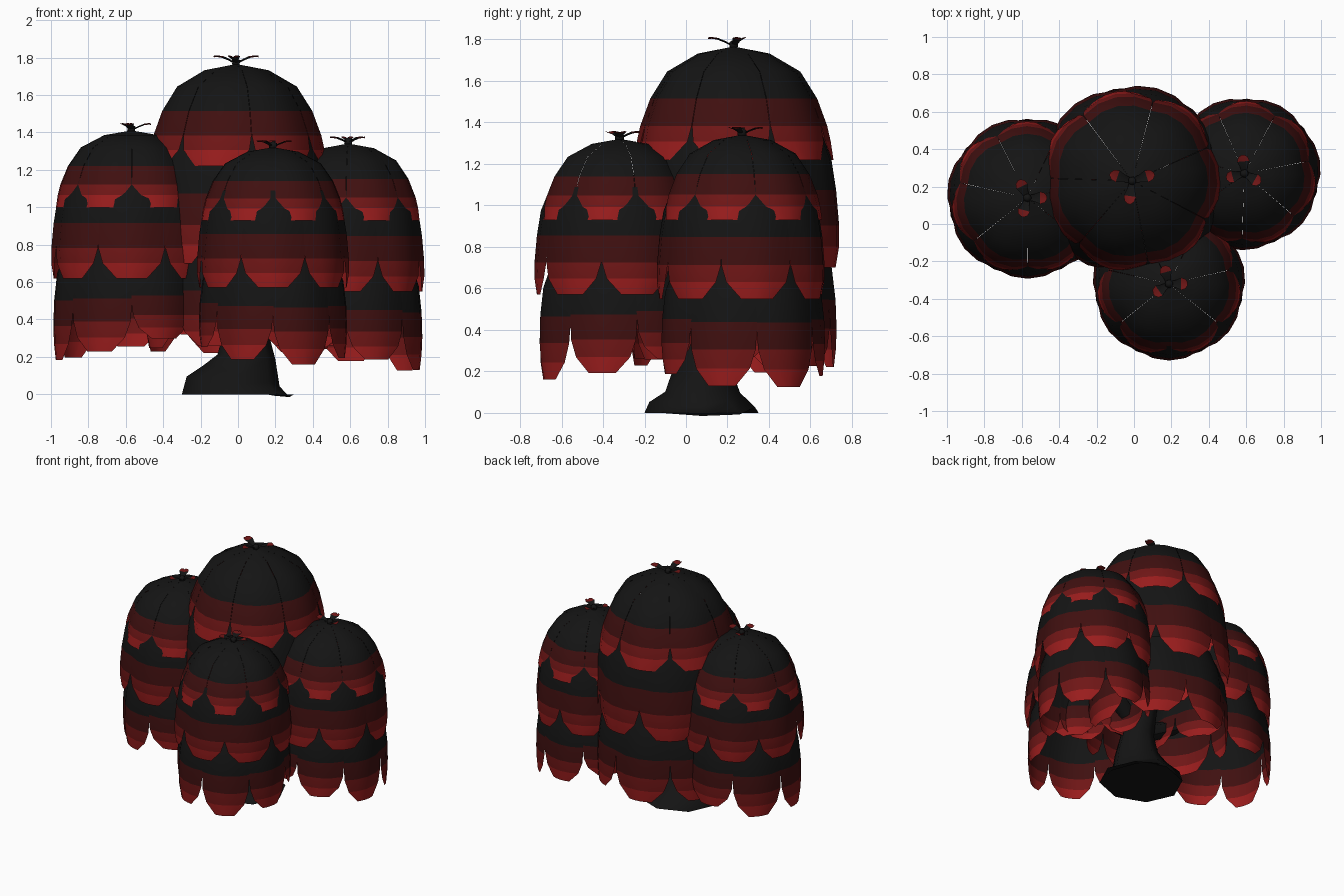
import bpy, bmesh, math
from math import sin, cos, pi, radians
from mathutils import Vector

if "Cube" in bpy.data.objects:
    bpy.data.objects.remove(bpy.data.objects["Cube"])


def material(name, rgb):
    m = bpy.data.materials.new(name)
    m.diffuse_color = (*rgb, 1)
    m.use_nodes = True
    m.node_tree.nodes["Principled BSDF"].inputs["Base Color"].default_value = m.diffuse_color
    return m


SHADES = [material("bark_black", (0.007, 0.007, 0.007)),
          material("dark_red", (0.05, 0.005, 0.005)),
          material("mid_red", (0.16, 0.008, 0.008)),
          material("bright_red", (0.32, 0.012, 0.012))]


def finish(name, bm, angle=50):
    bmesh.ops.recalc_face_normals(bm, faces=bm.faces) if angle == 60 else None
    me = bpy.data.meshes.new(name)
    bm.to_mesh(me)
    bm.free()
    for m in SHADES:
        me.materials.append(m)
    ob = bpy.data.objects.new(name, me)
    bpy.context.collection.objects.link(ob)
    bpy.ops.object.select_all(action='DESELECT')
    ob.select_set(True)
    bpy.context.view_layer.objects.active = ob
    bpy.ops.object.shade_smooth_by_angle(angle=radians(angle))
    return ob


COUNT = 7            # petals per ring
COLS = (-1, -0.5, 0, 0.5, 1)

# petal profiles: (radius factor, depth from ring top to ring bottom, width factor, shade)
DOME = [(0.01, 0, 1, 0), (0.36, 0.06, 1, 0), (0.67, 0.22, 1, 0), (0.84, 0.46, 1, 0),
        (0.94, 0.70, 1, 1), (0.975, 0.84, 0.93, 2), (1.0, 1, 0.5, 3)]
MIDDLE = [(0.86, 0, 1, 0), (0.98, 0.22, 1.02, 0), (1.03, 0.45, 1.02, 0),
          (1.06, 0.70, 1, 1), (1.06, 0.85, 0.86, 2), (1.03, 1, 0.45, 3)]
LOWER = [(0.88, 0, 1, 0), (1.0, 0.25, 1.02, 0), (1.04, 0.50, 1.02, 0),
         (1.05, 0.72, 0.97, 1), (1.04, 0.87, 0.8, 2), (1.02, 1, 0.4, 3)]


def petal_ring(name, x, y, R, top, bottom, profile, start, tilt=0):
    """Ring of curved petals; tilt drops the tips on the side facing outwards."""
    bm = bmesh.new()
    out = Vector((x, y - 0.12)).normalized()
    half = pi / COUNT
    for i in range(COUNT):
        mid = start + (2 * i + 1) * half
        drop = tilt * (out.x * cos(mid) + out.y * sin(mid))
        rows = []
        for rf, d, w, _ in profile:
            row = []
            for t in COLS:
                a = mid + t * half * w * 0.995
                r = R * rf * (1 - 0.045 * t * t * w)
                row.append(bm.verts.new((x + r * cos(a), y + r * sin(a),
                                         top + (bottom - top) * d - drop * d * d)))
            rows.append(row)
        for k in range(len(rows) - 1):
            for j in range(len(COLS) - 1):
                f = bm.faces.new((rows[k][j], rows[k + 1][j],
                                  rows[k + 1][j + 1], rows[k][j + 1]))
                f.material_index = profile[k + 1][3]
    return finish(name, bm)


def crown_leaves(name, x, y, z, angles, size):
    """Small bud with three upturned leaves."""
    bm = bmesh.new()
    spots = [(0.0, 0.012, 0.0), (0.35, 0.02, 0.022), (0.65, 0.033, 0.036),
             (0.88, 0.026, 0.04), (1.0, 0.008, 0.038)]
    for deg in angles:
        a = radians(deg)
        u, v = Vector((cos(a), sin(a), 0)), Vector((-sin(a), cos(a), 0))
        prev = None
        for k, (d, w, h) in enumerate(spots):
            c = Vector((x, y, z + h * size / 0.12)) + u * d * size
            row = [bm.verts.new(c - v * w), bm.verts.new(c - Vector((0, 0, 0.008))),
                   bm.verts.new(c + v * w)]
            if prev:
                for j in (0, 1):
                    f = bm.faces.new((prev[j], row[j], row[j + 1], prev[j + 1]))
                    f.material_index = 0 if k < 3 else 2
            prev = row
    bud = bmesh.ops.create_icosphere(bm, subdivisions=1, radius=0.025)
    bmesh.ops.translate(bm, verts=bud["verts"], vec=(x, y, z + 0.005))
    return finish(name, bm)


def limb(name, path, sides=8):
    """Tapered tube through (x, y, z, rx, ry) rings; rings face along the path."""
    bm = bmesh.new()
    prev = None
    for k, (x, y, z, rx, ry) in enumerate(path):
        a, b = path[max(k - 1, 0)], path[min(k + 1, len(path) - 1)]
        d = Vector((b[0] - a[0], b[1] - a[1], b[2] - a[2]))
        q = Vector((0, 0, 1)).rotation_difference(d)
        if z == 0:
            q.identity()
        ring = [bm.verts.new(Vector((x, y, z)) + q @ Vector(
            (rx * cos(2 * pi * s / sides), ry * sin(2 * pi * s / sides), 0)))
            for s in range(sides)]
        if prev:
            for s in range(sides):
                n = (s + 1) % sides
                bm.faces.new((prev[s], prev[n], ring[n], ring[s]))
        else:
            bm.faces.new(ring[::-1])
        prev = ring
    bm.faces.new(prev)
    return finish(name, bm, 60)


# clumps: name, x, y, radius, top, three ring bottoms, first seam angle, leaf angles, leaf size
CLUMPS = [
    ("main", -0.01, 0.23, 0.485, 1.765, (1.22, 0.70, 0.24), -79, (162, 18, 262), 0.125),
    ("left", -0.57, 0.14, 0.408, 1.41, (1.0, 0.62, 0.26), 116, (0, 115, 255), 0.105),
    ("front", 0.187, -0.32, 0.387, 1.32, (0.93, 0.57, 0.24), -90, (105, 0, 215), 0.10),
    ("right", 0.59, 0.27, 0.387, 1.34, (0.93, 0.55, 0.20), -92, (95, 195, 330), 0.10),
]

for name, x, y, R, top, (b1, b2, b3), seam, leaves, size in CLUMPS:
    s = radians(seam)
    tilt = 0.02 if name == "main" else 0.08
    petal_ring(name + "_dome_petals", x, y, R, top, b1, DOME, s)
    petal_ring(name + "_middle_petals", x, y, R, b1 + 0.16, b2, MIDDLE, s + pi / COUNT)
    petal_ring(name + "_lower_petals", x, y, R * 0.985, b2 + 0.16, b3, LOWER, s, tilt)
    crown_leaves(name + "_crown_leaves", x, y, top + 0.005, leaves, size)

# trunk with flared foot
limb("trunk", [(0.0, 0.075, 0, 0.30, 0.275), (0.0, 0.078, 0.04, 0.28, 0.255),
               (0.02, 0.08, 0.10, 0.21, 0.18), (0.045, 0.08, 0.20, 0.155, 0.145),
               (0.04, 0.085, 0.35, 0.115, 0.115), (0.02, 0.11, 0.50, 0.10, 0.10),
               (0.0, 0.16, 0.75, 0.08, 0.08), (-0.01, 0.22, 1.10, 0.055, 0.055),
               (-0.01, 0.23, 1.70, 0.025, 0.025)])

# branches reaching up into the side clumps
for name, x, y, R, top, *_ in CLUMPS[1:]:
    bx, by = 0.03, 0.09
    limb(name + "_branch", [
        (bx, by, 0.36, 0.07, 0.07),
        (bx + (x - bx) * 0.45, by + (y - by) * 0.45, 0.50, 0.055, 0.055),
        (bx + (x - bx) * 0.85, by + (y - by) * 0.85, 0.70, 0.042, 0.042),
        (x, y, 1.0, 0.032, 0.032),
        (x, y, top - 0.03, 0.018, 0.018)], 6)
